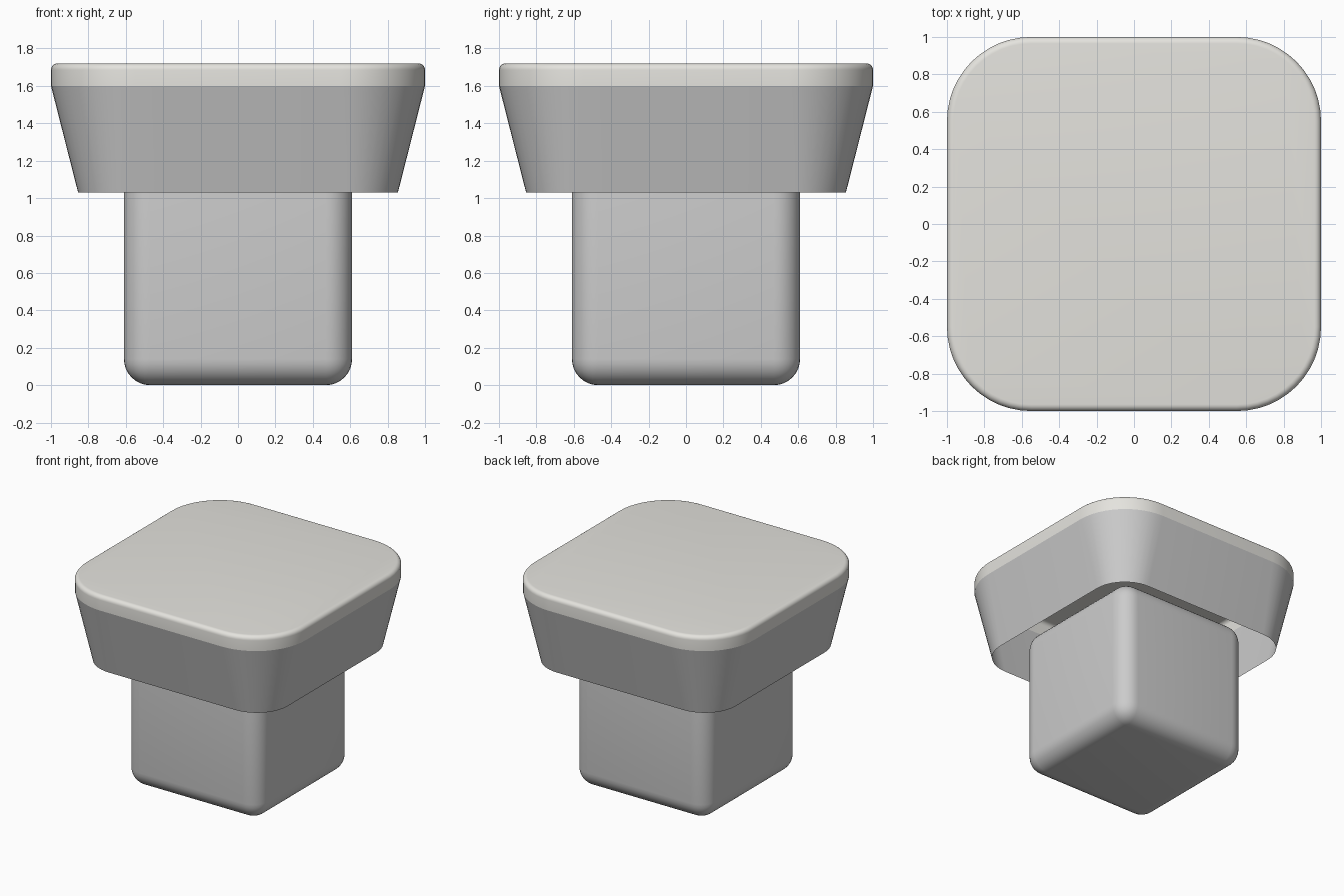
import bpy, bmesh, math
from math import cos, sin, pi

if "Cube" in bpy.data.objects:
    bpy.data.objects.remove(bpy.data.objects["Cube"])


def rounded_square(half, radius, z, steps=12):
    """Points of one rounded-square loop."""
    pts = []
    for q in range(4):
        mid = pi / 4 + q * pi / 2
        cx = math.copysign(half - radius, cos(mid))
        cy = math.copysign(half - radius, sin(mid))
        for i in range(steps + 1):
            a = q * pi / 2 + i * pi / 2 / steps
            pts.append((cx + radius * cos(a), cy + radius * sin(a), z))
    return pts


def loft(name, sections, close_top=False):
    """Skin (half, radius, z) sections from bottom to top."""
    bm = bmesh.new()
    rings = [[bm.verts.new(p) for p in rounded_square(*s)] for s in sections]
    for lo, hi in zip(rings, rings[1:]):
        n = len(lo)
        for i in range(n):
            j = (i + 1) % n
            bm.faces.new((lo[i], lo[j], hi[j], hi[i]))
    if close_top:
        bm.faces.new(rings[-1])
    return finish(name, bm)


def finish(name, bm):
    mesh = bpy.data.meshes.new(name)
    bm.to_mesh(mesh)
    bm.free()
    obj = bpy.data.objects.new(name, mesh)
    bpy.context.collection.objects.link(obj)
    bpy.ops.object.select_all(action='DESELECT')
    obj.select_set(True)
    bpy.context.view_layer.objects.active = obj
    bpy.ops.object.shade_smooth_by_angle(angle=math.radians(35))
    return obj


# Stem: rounded cube tucked up into the hollow skirt
bm = bmesh.new()
bmesh.ops.create_cube(bm, size=1.22)
bmesh.ops.translate(bm, verts=bm.verts, vec=(0, 0, 0.61))
bmesh.ops.bevel(bm, geom=bm.edges[:], offset=0.14, segments=8,
                profile=0.5, affect='EDGES')
finish("stem", bm)

# Skirt: open tapered wall below the cap
loft("skirt", [(0.855, 0.28, 1.03), (1.0, 0.45, 1.60)])

# Cap: shallow lid with a softened top edge, open underneath
R, F, TOP = 0.45, 0.035, 1.72
fillet = []
for i in range(7):
    a = i * pi / 12
    inset = F * (1 - cos(a))
    fillet.append((1 - inset, R - inset, TOP - F + F * sin(a)))
cap = loft("cap", [(1.0, R, 1.60)] + fillet, close_top=True)
mat = bpy.data.materials.new("warm_white")
mat.diffuse_color = (0.78, 0.77, 0.73, 1)
mat.use_nodes = True
mat.node_tree.nodes["Principled BSDF"].inputs["Base Color"].default_value = mat.diffuse_color
cap.data.materials.append(mat)
